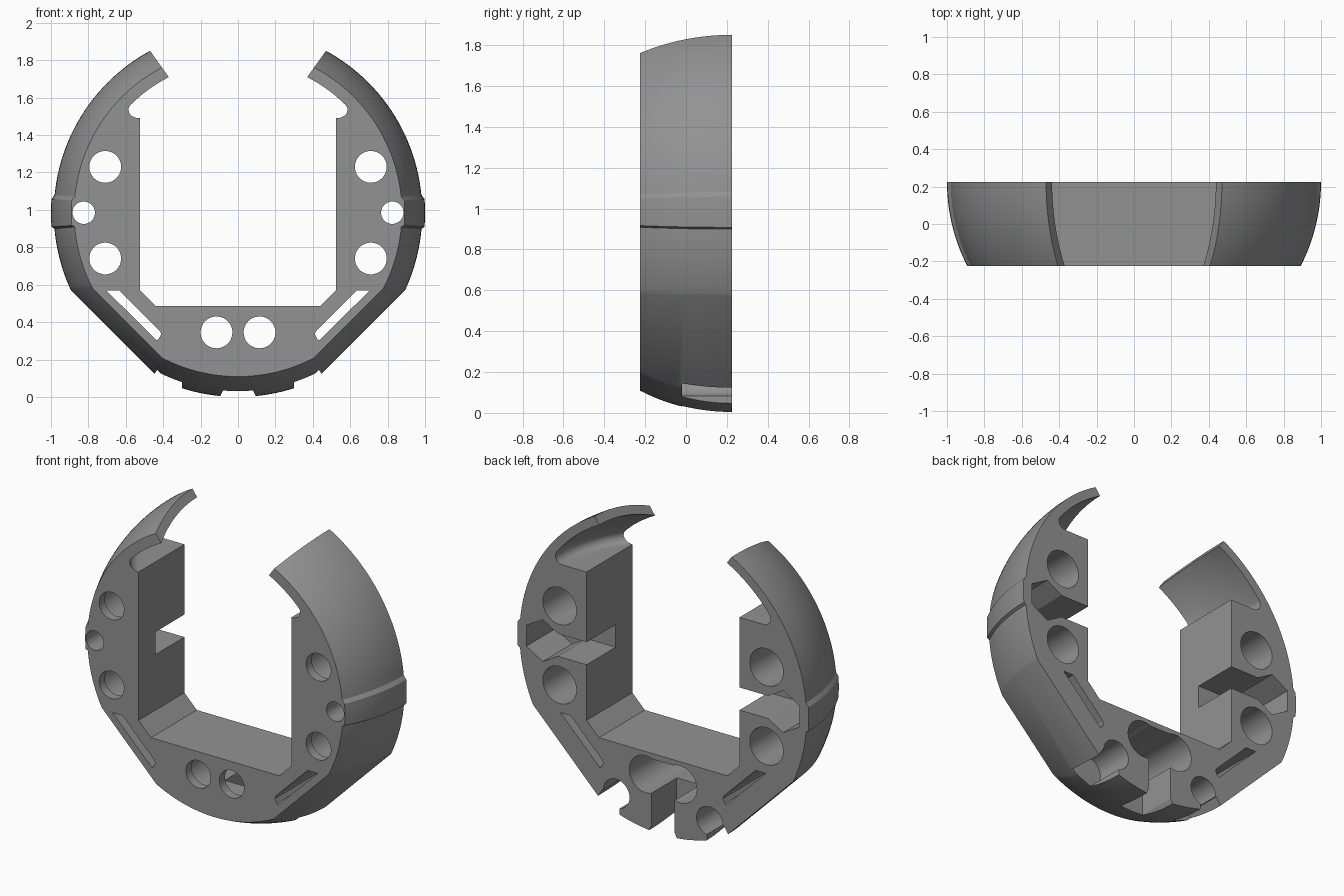
import bpy, bmesh, math
from mathutils import Vector

if "Cube" in bpy.data.objects:
    bpy.data.objects.remove(bpy.data.objects["Cube"])

R, CZ, BACK, FRONT = 0.985, 0.985, 0.225, -0.225   # dome radius, centre height, depth range

grey = bpy.data.materials.new("grey_plastic")
grey.diffuse_color = (0.29, 0.29, 0.29, 1)
grey.use_nodes = True
grey.node_tree.nodes["Principled BSDF"].inputs["Base Color"].default_value = grey.diffuse_color


def make(name, bm):
    bmesh.ops.recalc_face_normals(bm, faces=bm.faces)
    me = bpy.data.meshes.new(name)
    bm.to_mesh(me)
    bm.free()
    ob = bpy.data.objects.new(name, me)
    bpy.context.collection.objects.link(ob)
    me.materials.append(grey)
    return ob


def loft(name, rings):
    """Closed solid through rings of equal point count."""
    bm = bmesh.new()
    vs = [[bm.verts.new(p) for p in ring] for ring in rings]
    n = len(vs[0])
    for a, b in zip(vs, vs[1:]):
        for i in range(n):
            bm.faces.new((a[i], a[(i + 1) % n], b[(i + 1) % n], b[i]))
    bm.faces.new(vs[0])
    bm.faces.new(vs[-1])
    return make(name, bm)


def prism(pts, y0=-0.5, y1=0.5):
    return loft("cutter", [[(x, y, z) for x, z in pts] for y in (y0, y1)])


def ngon(x, z, r, n=40, turn=0.0):
    return [(x + r * math.cos(turn + 2 * math.pi * i / n),
             z + r * math.sin(turn + 2 * math.pi * i / n)) for i in range(n)]


def lin(a, b, n):
    return [a + (b - a) * i / (n - 1) for i in range(n)]


# Domed body: arcs of a sphere, two diagonal flats, a raised band on each side
def section(y):
    r = math.sqrt(R * R - (BACK - y) ** 2)
    d = 0.925 - 0.09 * (R - r) / 0.109
    a = math.degrees(math.acos(d / r))
    half = [(t, r) for t in lin(-90, -45 - a, 16)]
    half += [(t, r) for t in lin(-45 + a, -5.0, 16)]
    half += [(t, r + 0.015) for t in lin(-4.4, 4.2, 7)]
    half += [(t, r) for t in lin(5.6, 90, 40)]
    pts = [(q * math.cos(math.radians(t)), y, CZ + q * math.sin(math.radians(t)))
           for t, q in half]
    return pts + [(-x, v, z) for x, v, z in pts[-2:0:-1]]


phi_max = math.asin((BACK - FRONT) / R)
body = loft("wrist_ring_body", [section(BACK - R * math.sin(p)) for p in lin(0, phi_max, 13)])


def cut(cutter):
    bpy.context.view_layer.objects.active = body
    m = body.modifiers.new("cut", 'BOOLEAN')
    m.operation, m.solver, m.object = 'DIFFERENCE', 'EXACT', cutter
    bpy.ops.object.modifier_apply(modifier=m.name)
    bpy.data.objects.remove(cutter)


def both(pts, y0=-0.5, y1=0.5):
    for s in (1, -1):
        cut(prism([(s * x, z) for x, z in pts], y0, y1))


# Upper cavity: spherical inside of the arms, flat shelf and rounded groove
RI, SHELF, F = 0.93, 0.505, 0.045
h = SHELF + F
rc = math.sqrt((RI - F) ** 2 - h * h)
tip = math.atan2(h, rc)
profile = [(rc + F * math.cos(t), h + F * math.sin(t)) for t in lin(-math.pi / 2, tip, 10)]
profile += [(RI * math.cos(t), RI * math.sin(t)) for t in lin(tip, math.radians(88), 24)[1:]]
N = 96
cut(loft("cavity", [[(r * math.cos(2 * math.pi * i / N), BACK + r * math.sin(2 * math.pi * i / N),
                      CZ + z) for i in range(N)] for r, z in profile]))

# Gap between the arm ends, then the rectangular centre opening
cut(prism([(-0.30, 1.612), (0.30, 1.612), (0.37, 1.71), (0.62, 2.06), (-0.62, 2.06), (-0.37, 1.71)]))
cut(prism([(-0.44, 0.485), (0.44, 0.485), (0.525, 0.57), (0.525, 1.535),
           (-0.525, 1.535), (-0.525, 0.57)]))

# Round side sockets with a thin front lip
for z in (1.23, 0.74):
    both(ngon(0.71, z, 0.085))
    both(ngon(0.71, z, 0.115), -0.17)

# Side bolt holes with hexagonal pockets and slots to the inner wall
both(ngon(0.825, CZ, 0.06))
both(ngon(0.825, CZ, 0.13, 6, math.pi / 6), -0.06)
both([(0.4, 0.915), (0.8, 0.915), (0.8, 1.055), (0.4, 1.055)], -0.06)

# Diagonal strap slots
both([(0.705, 0.57), (0.435, 0.303), (0.424, 0.308), (0.411, 0.335), (0.415, 0.35), (0.635, 0.57)])

# Bottom sockets
both(ngon(0.115, 0.345, 0.085))
both(ngon(0.117, 0.345, 0.115), -0.17)
cut(prism([(-0.1, 0.24), (0.1, 0.24), (0.1, 0.45), (-0.1, 0.45)], -0.17))

# Rear bottom channels that leave two tabs
cut(prism([(-0.12, -0.05), (0.12, -0.05), (0.08, 0.035), (0.08, 0.3), (-0.08, 0.3), (-0.08, 0.035)], -0.02))
both(ngon(0.32, 0.17, 0.09), -0.02)
both([(0.30, 0.17), (0.30, -0.05), (0.53, 0.0), (0.415, 0.17)], -0.02)

# Smooth curved faces, keep crisp edges
bpy.ops.object.select_all(action='DESELECT')
body.select_set(True)
bpy.context.view_layer.objects.active = body
bpy.ops.object.shade_smooth_by_angle(angle=math.radians(25))
